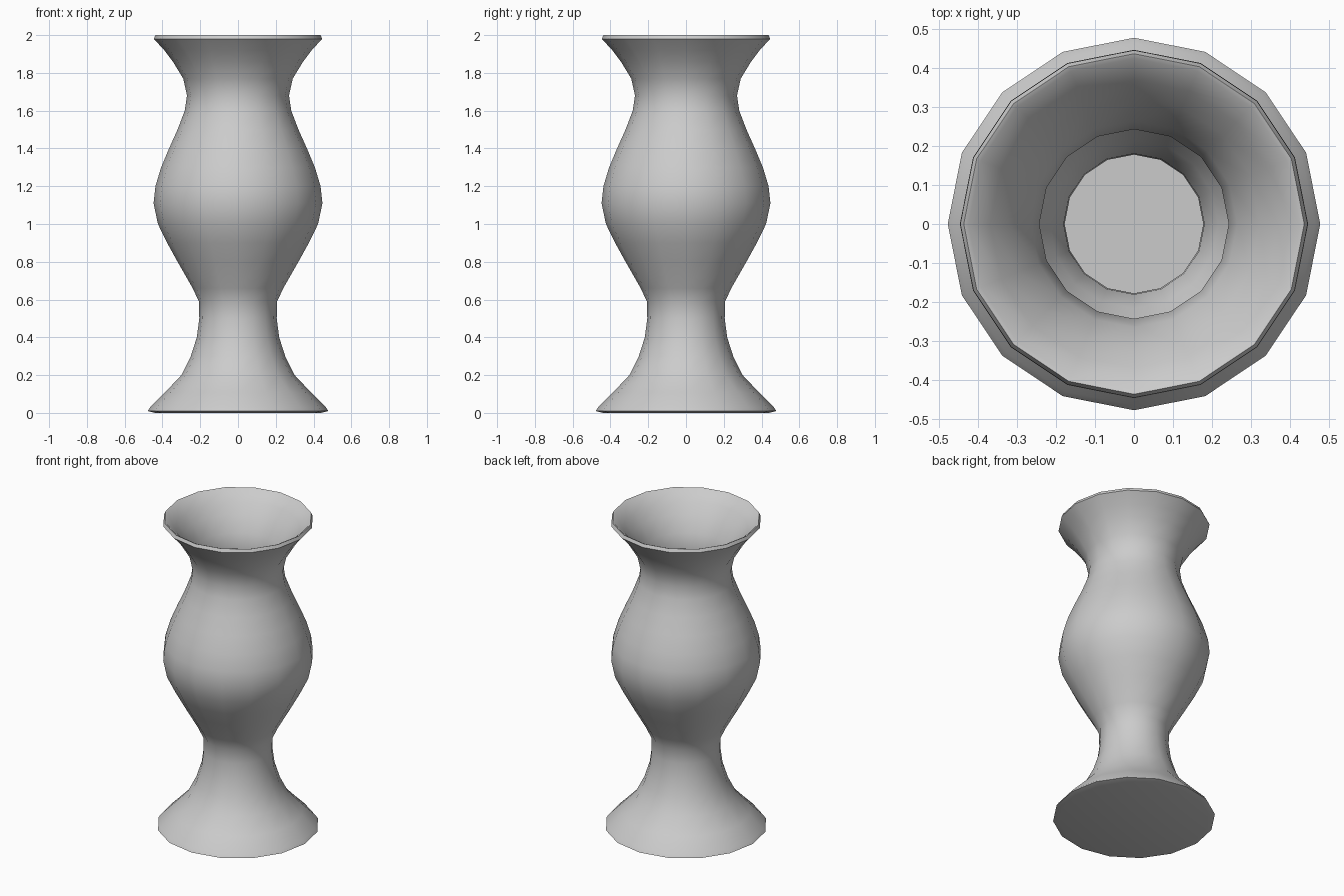
import bpy
import bmesh
from math import cos, sin, pi, radians, hypot

SIDES = 16

cube = bpy.data.objects.get("Cube")
if cube:
    bpy.data.objects.remove(cube, do_unlink=True)

# Single clay colour
clay = bpy.data.materials.new("light grey clay")
clay.use_nodes = True
colour = (0.6, 0.6, 0.6, 1)
clay.diffuse_color = colour
clay.node_tree.nodes["Principled BSDF"].inputs["Base Color"].default_value = colour

# Outer silhouette as (radius, height), from foot to lip
outer = [(0.44, 0), (0.478, 0.01), (0.465, 0.03), (0.385, 0.11), (0.30, 0.2),
         (0.25, 0.3), (0.218, 0.4), (0.205, 0.5), (0.207, 0.59), (0.24, 0.66),
         (0.32, 0.8), (0.375, 0.9), (0.424, 1.0), (0.447, 1.11), (0.437, 1.2),
         (0.407, 1.3), (0.365, 1.4), (0.32, 1.5), (0.282, 1.6), (0.27, 1.68),
         (0.29, 1.77), (0.345, 1.86), (0.39, 1.92), (0.446, 1.98), (0.437, 2.0)]


def inset_wall(points, thickness):
    """Offset the middle of a silhouette inward along its normals."""
    wall = []
    for before, point, after in zip(points, points[1:], points[2:]):
        dr, dz = after[0] - before[0], after[1] - before[1]
        length = hypot(dr, dz)
        wall.append((point[0] - thickness * dz / length,
                     point[1] + thickness * dr / length))
    return wall


def lathe(name, profile):
    """Revolve a profile and cap both of its ends."""
    bm = bmesh.new()
    rings = [[bm.verts.new((r * cos(2 * pi * i / SIDES), r * sin(2 * pi * i / SIDES), z))
              for i in range(SIDES)] for r, z in profile]
    for low, high in zip(rings, rings[1:]):
        for i in range(SIDES):
            j = (i + 1) % SIDES
            bm.faces.new((low[i], low[j], high[j], high[i]))
    bm.faces.new(rings[0][::-1])
    bm.faces.new(rings[-1])
    mesh = bpy.data.meshes.new(name)
    bm.to_mesh(mesh)
    bm.free()
    mesh.materials.append(clay)
    obj = bpy.data.objects.new(name, mesh)
    bpy.context.collection.objects.link(obj)
    bpy.ops.object.select_all(action="DESELECT")
    obj.select_set(True)
    bpy.context.view_layer.objects.active = obj
    bpy.ops.object.shade_smooth_by_angle(angle=radians(40))
    return obj


# Hollow body: outer wall, rounded lip, inner wall and flat floor
inner = inset_wall(outer[2:-1], 0.027)[::-1]
lip = [(0.425, 1.995)]
floor = [(0.42, 0.03)]
lathe("vase_body", outer + lip + inner + floor)
